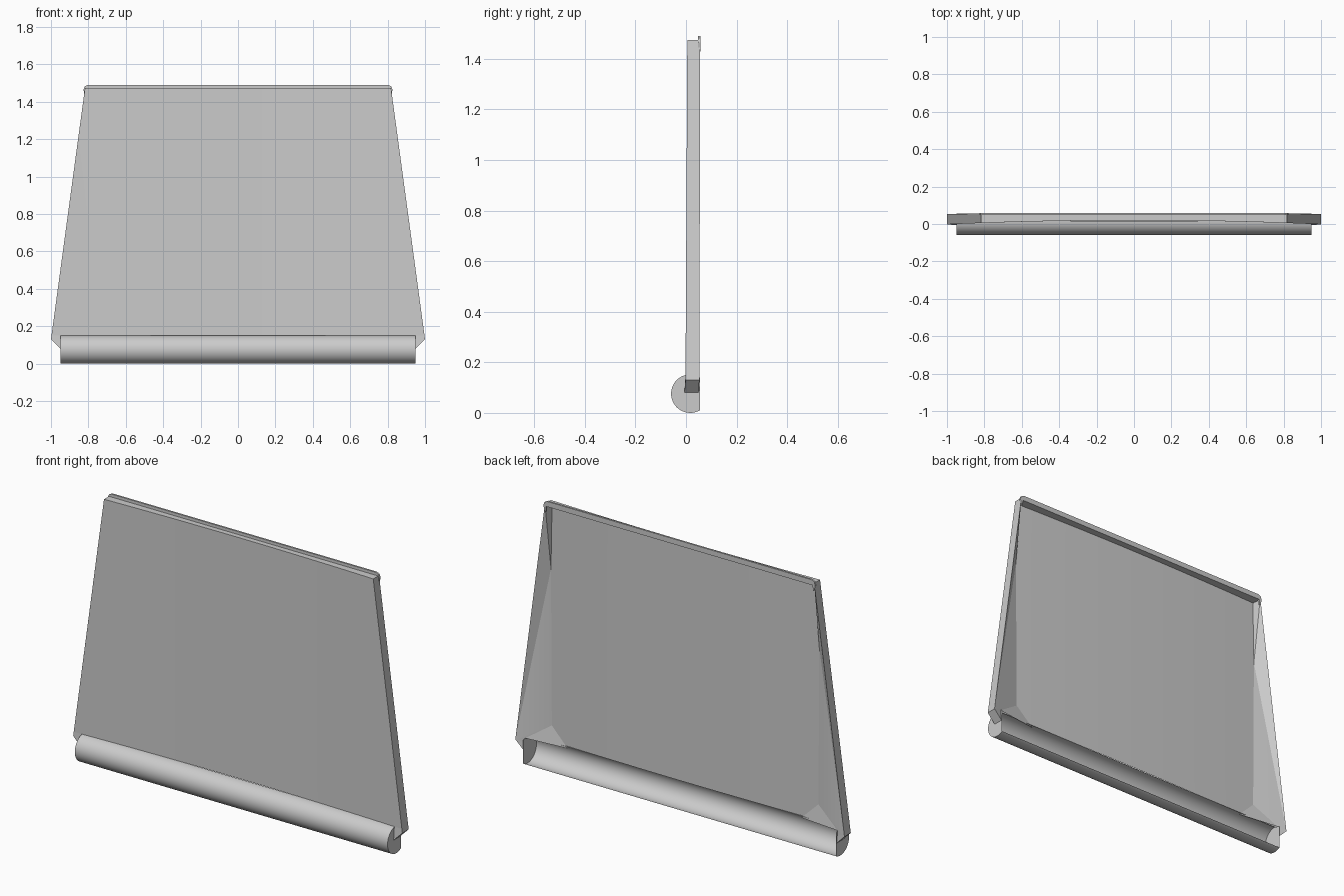
import bpy, bmesh, math

if "Cube" in bpy.data.objects:
    bpy.data.objects.remove(bpy.data.objects["Cube"])

BACK = 0.056           # rear plane of the shell
R, CY, CZ = 0.076, 0.017, 0.076   # rolled bottom edge
ZT, ZB = 1.475, 0.13


def width(z):
    return 1.0 - 0.182 * (z - ZB) / (ZT - ZB)


def dish(x):
    return 0.02 - 0.022 * x * x


def make(name, faces, angle=30):
    bm = bmesh.new()
    for f in faces:
        bm.faces.new([bm.verts.new(p) for p in f])
    bmesh.ops.remove_doubles(bm, verts=bm.verts, dist=1e-5)
    bmesh.ops.recalc_face_normals(bm, faces=bm.faces)
    me = bpy.data.meshes.new(name)
    bm.to_mesh(me)
    bm.free()
    ob = bpy.data.objects.new(name, me)
    bpy.context.collection.objects.link(ob)
    bpy.context.view_layer.objects.active = ob
    for o in bpy.context.selected_objects:
        o.select_set(False)
    ob.select_set(True)
    bpy.ops.object.shade_smooth_by_angle(angle=math.radians(angle))
    return ob


def quads(rows):
    return [(a[i], a[i + 1], b[i + 1], b[i])
            for a, b in zip(rows, rows[1:]) for i in range(len(a) - 1)]


# slightly dished front panel
N = 16
rows = []
for j in range(9):
    z = 0.152 + (ZT - 0.152) * j / 8
    xs = [width(z) * (2 * i / N - 1) for i in range(N + 1)]
    rows.append([(x, dish(x), z) for x in xs])
make("front_panel", quads(rows))

# hollow rolled bottom edge, open at the back
end = 2 * math.pi - math.acos((BACK - CY) / R)
arc = []
for i in range(33):
    a = math.pi / 2 + (end - math.pi / 2) * i / 32
    arc.append((CY + R * math.cos(a), CZ + R * math.sin(a)))
roll = quads([[(x, y, z) for y, z in arc] for x in (-0.95, 0.95)])
for x in (-0.95, 0.95):
    roll.append([(x, y, z) for y, z in arc] + [(x, BACK, 0.14)])
make("rolled_bottom_edge", roll)

# side walls with flanges sloping in to the recessed panel
for s, side in ((1, "right"), (-1, "left")):
    def P(x, y, z):
        return (s * x, y, z)
    wt = width(ZT)
    top_o, low_o = P(wt, BACK, ZT), P(1, BACK - 0.003, ZB)
    chin = P(0.95, 0.05, 0.08)
    notch = P(0.95, 0.04, 0.145)
    toe = P(0.71, dish(0.71) + 0.004, 0.142)
    knee = P(0.81, dish(0.81) + 0.002, 0.24)
    mid = P(0.815, dish(0.815) + 0.002, 1.1)
    top_i = P(0.81, dish(0.81), ZT - 0.015)
    f_top, f_low = P(wt, dish(wt), ZT), P(1, dish(1), ZB)
    f_chin = P(0.95, -0.006, 0.08)
    f_in = P(0.95, dish(0.95), 0.153)
    f_out = P(width(0.152), dish(width(0.152)), 0.152)
    make(side + "_side_wall", [
        (f_top, f_out, f_low, low_o, top_o),
        (f_low, f_chin, chin, low_o),
        (f_out, f_low, f_chin, f_in),
        (f_chin, f_in, notch, chin),
        (top_o, top_i, mid),
        (top_o, mid, low_o),
        (mid, knee, low_o),
        (knee, notch, low_o),
        (knee, toe, notch),
        (notch, chin, low_o),
    ], 15)

# top wall following the dish of the panel
w = width(ZT)
xs = [w * (2 * i / N - 1) for i in range(N + 1)]
sect = [[(x, dish(x), ZT) for x in xs], [(x, BACK - 0.004, ZT) for x in xs],
        [(x, BACK - 0.004, ZT - 0.012) for x in xs],
        [(x, dish(x), ZT - 0.012) for x in xs]]
make("top_wall", quads(sect))

# thin raised rear lip with rounded corners
half = [(0.81, 1.462), (0.812, 1.43), (0.821, 1.44), (0.826, 1.465),
        (0.820, 1.482), (0.805, 1.491)]
loop = half + [(-x, z) for x, z in reversed(half)]
ya, yb = BACK - 0.008, BACK + 0.002
ring = loop + loop[:1]
lip = quads([[(x, y, z) for x, z in ring] for y in (ya, yb)])
lip += [[(x, y, z) for x, z in loop] for y in (ya, yb)]
make("rear_top_lip", lip)
